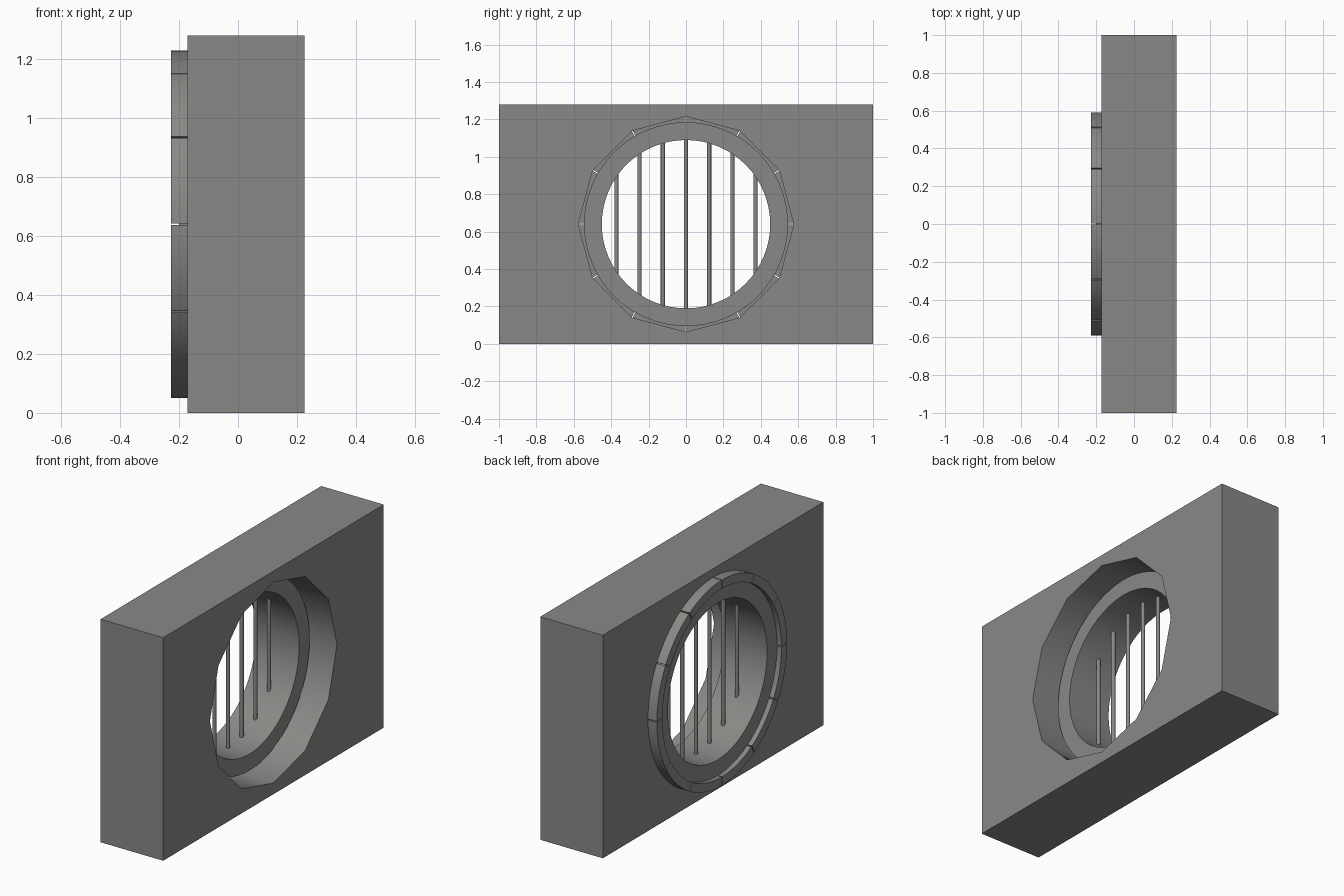
import bpy, bmesh, math

if "Cube" in bpy.data.objects:
    bpy.data.objects.remove(bpy.data.objects["Cube"])

CZ = 0.64                      # height of the window centre
stone = bpy.data.materials.new("grey stone")
stone.diffuse_color = (0.25, 0.25, 0.24, 1)
stone.use_nodes = True
stone.node_tree.nodes["Principled BSDF"].inputs["Base Color"].default_value = stone.diffuse_color


def finish(obj, angle=35):
    obj.data.materials.clear()
    obj.data.materials.append(stone)
    bpy.ops.object.select_all(action='DESELECT')
    bpy.context.view_layer.objects.active = obj
    obj.select_set(True)
    bpy.ops.object.shade_smooth_by_angle(angle=math.radians(angle))


def arc_block(name, r0, r1, x0, x1, a0, a1, n):
    """Rectangular section swept round the x axis, closed for a full turn."""
    full = abs(a1 - a0 - math.tau) < 1e-6
    bm = bmesh.new()
    rows = []
    for i in range(n if full else n + 1):
        a = a0 + (a1 - a0) * i / n
        rows.append([bm.verts.new((x, r * math.cos(a), CZ + r * math.sin(a)))
                     for x, r in ((x0, r0), (x1, r0), (x1, r1), (x0, r1))])
    for i in range(n):
        p, q = rows[i], rows[(i + 1) % len(rows)]
        for j in range(4):
            k = (j + 1) % 4
            bm.faces.new((p[j], p[k], q[k], q[j]))
    if not full:
        bm.faces.new(rows[0])
        bm.faces.new(rows[-1])
    bmesh.ops.recalc_face_normals(bm, faces=bm.faces)
    me = bpy.data.meshes.new(name)
    bm.to_mesh(me)
    bm.free()
    obj = bpy.data.objects.new(name, me)
    bpy.context.collection.objects.link(obj)
    finish(obj)
    return obj


# wall block with a twelve-sided opening
bpy.ops.mesh.primitive_cylinder_add(vertices=12, radius=0.576, depth=1,
                                    location=(0, 0, CZ), rotation=(0, math.pi / 2, 0))
cutter = bpy.context.object
cutter.hide_render = True
bpy.ops.mesh.primitive_cube_add(size=1, location=(0.0265, 0, CZ))
wall = bpy.context.object
wall.name = "wall"
wall.scale = (0.397, 2, 1.28)
bpy.ops.object.transform_apply(location=False, rotation=False, scale=True)
cut = wall.modifiers.new("opening", 'BOOLEAN')
cut.operation = 'DIFFERENCE'
cut.solver = 'EXACT'
cut.object = cutter
bpy.ops.object.modifier_apply(modifier=cut.name)
bpy.data.objects.remove(cutter)
finish(wall)

# round window frame inside the opening
arc_block("window_frame", 0.45, 0.545, -0.2, 0.073, 0, math.tau, 64)

# surround of twelve curved stones with thin joints
joint = 0.005
for i in range(12):
    a = math.tau * i / 12
    arc_block(f"surround_stone_{i + 1}", 0.54, 0.59, -0.228, -0.08,
              a + joint, a + math.tau / 12 - joint, 8)

# vertical bars, each reaching just into the frame
for i in range(-3, 4):
    y = i * 0.124
    half = math.sqrt(0.47 ** 2 - y * y)
    bpy.ops.mesh.primitive_cylinder_add(vertices=16, radius=0.011, depth=2 * half,
                                        location=(-0.063, y, CZ))
    bar = bpy.context.object
    bar.name = f"bar_{i + 4}"
    finish(bar)
